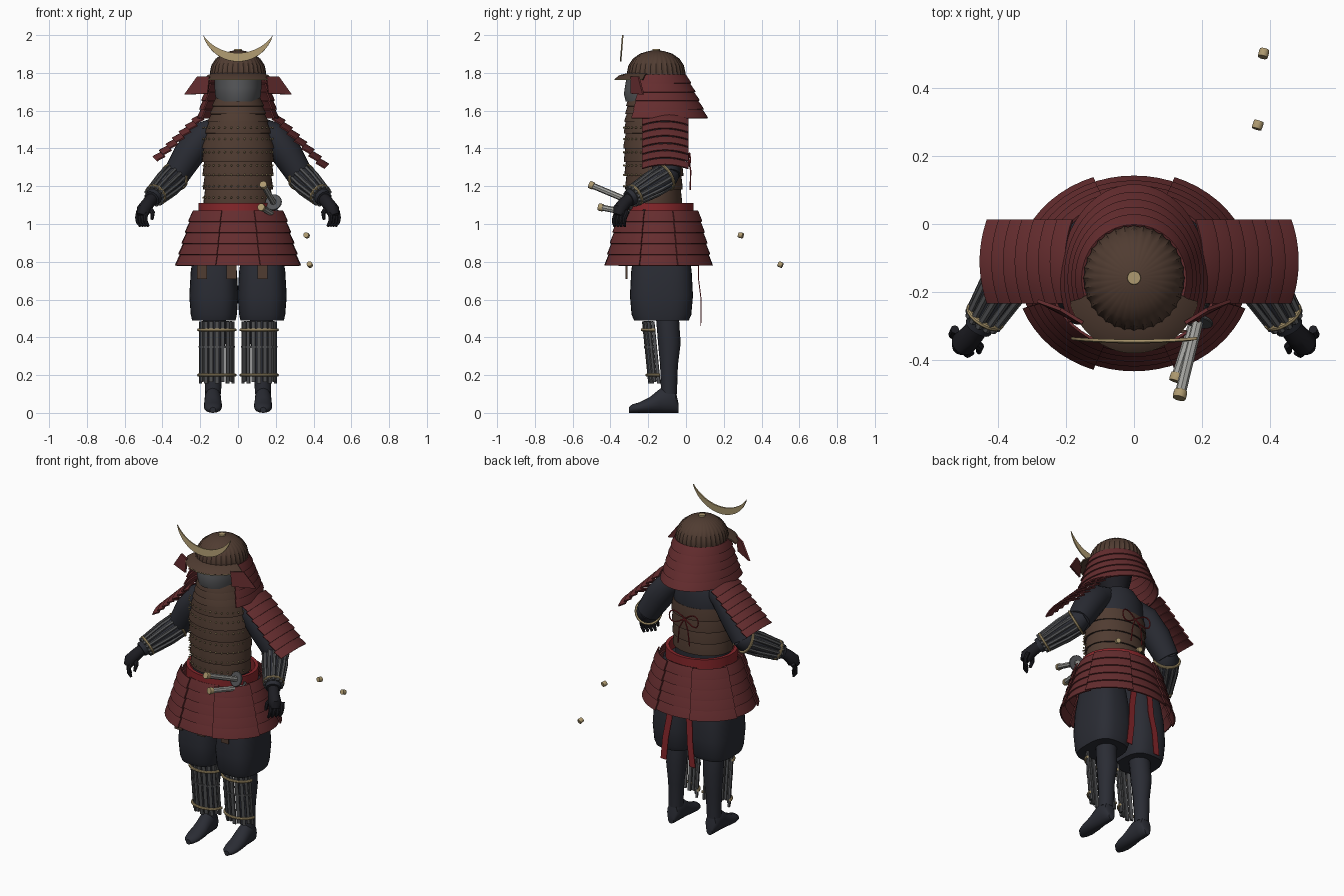
import bpy, bmesh, math
from math import sin, cos, pi, radians
from mathutils import Vector, Matrix

cube = bpy.data.objects.get("Cube")
if cube:
    bpy.data.objects.remove(cube)


def material(name, *rgb):
    m = bpy.data.materials.new(name)
    m.use_nodes = True
    m.diffuse_color = (*rgb, 1)
    m.node_tree.nodes["Principled BSDF"].inputs["Base Color"].default_value = (*rgb, 1)
    return m


RED = material("lacquer red", .13, .026, .028)
BRIGHT = material("silk red", .24, .02, .024)
BROWN = material("leather brown", .08, .045, .031)
NAVY = material("dark cloth", .023, .025, .034)
BLACK = material("black glove", .012, .012, .016)
GREY = material("iron grey", .085, .087, .092)
GOLD = material("pale gold", .42, .32, .16)
PALE = material("handle wrap", .36, .36, .34)
made = []


def finish(name, bm, mat, thick=0):
    bmesh.ops.recalc_face_normals(bm, faces=bm.faces)
    mesh = bpy.data.meshes.new(name)
    bm.to_mesh(mesh)
    bm.free()
    mesh.materials.append(mat)
    ob = bpy.data.objects.new(name, mesh)
    bpy.context.collection.objects.link(ob)
    if thick:
        shell = ob.modifiers.new("shell", "SOLIDIFY")
        shell.thickness, shell.offset = thick, 0
    made.append(ob)
    return ob


def build(name, grids, mat, thick=0, cap=False):
    """Skin each grid (a list of equal rows of points) into one object."""
    bm = bmesh.new()
    for grid in grids:
        rows = [[bm.verts.new(p) for p in row] for row in grid]
        fresh = [v for row in rows for v in row]
        for a, b in zip(rows, rows[1:]):
            for i in range(len(a) - 1):
                bm.faces.new((a[i], a[i + 1], b[i + 1], b[i]))
        if cap:
            bm.faces.new(rows[0][:-1])
            bm.faces.new(rows[-1][:-1])
        bmesh.ops.remove_doubles(bm, verts=fresh, dist=1e-5)
    return finish(name, bm, mat, thick)


def arc(x, y, z, rx, ry, start=0, end=360, n=40, power=1):
    """Horizontal arc; zero degrees is the front, ninety is +x."""
    pts = []
    for i in range(n + 1):
        a = radians(start + (end - start) * i / n)
        s, c = sin(a), cos(a)
        pts.append((x + rx * math.copysign(abs(s) ** power, s),
                    y - ry * math.copysign(abs(c) ** power, c), z))
    return pts


def tiers(top, bottom, count, cy, start=0, end=360, flare=.008, n=40):
    """Overlapping rows of plates between two (rx, ry, z) rims."""
    top, bottom = Vector(top), Vector(bottom)
    grids = []
    for i in range(count):
        a, b = top.lerp(bottom, i / count), top.lerp(bottom, (i + 1) / count)
        m = a.lerp(b, .85)
        grids.append([arc(0, cy, r.z, r.x + f, r.y + f, start, end, n)
                      for r, f in ((a, 0), (m, flare), (b, flare))])
    return grids


def frame(t, ref=None):
    if ref is None:
        k = min(range(3), key=lambda j: abs(t[j]))
        ref = Vector([float(j == k) for j in range(3)])
    u = t.cross(Vector(ref)).normalized()
    return u, t.cross(u).normalized()


def tube(path, radii, sides=12, ref=None):
    """Rings of points along a path."""
    path = [Vector(p) for p in path]
    if not isinstance(radii, (list, tuple)):
        radii = [radii] * len(path)
    if ref is None:
        k = min(range(3), key=lambda j: abs((path[-1] - path[0])[j]))
        ref = [float(j == k) for j in range(3)]
    rows = []
    for i, p in enumerate(path):
        t = (path[min(i + 1, len(path) - 1)] - path[max(i - 1, 0)]).normalized()
        u, v = frame(t, ref)
        ring = [p + (u * cos(2 * pi * j / sides) + v * sin(2 * pi * j / sides)) * radii[i]
                for j in range(sides)]
        rows.append(ring + [ring[0].copy()])
    return rows


def tubes(name, parts, mat):
    return build(name, parts, mat, cap=True)


def cuff(p, direction, r, width=.014):
    d = Vector(direction).normalized() * width / 2
    return tube([Vector(p) - d, Vector(p) - d * .5, Vector(p) + d * .5, Vector(p) + d],
                [r * .95, r, r, r * .95], 20)


# Helmet: ribbed bowl, brim, crescent and knob
bowl = [(.142, 1.77), (.145, 1.80), (.137, 1.84), (.115, 1.875), (.08, 1.902), (.04, 1.915), (.012, 1.92)]
rows = []
for r, z in bowl:
    ring = []
    for i in range(96):
        k = r * (1.03 if i % 3 == 0 else 1)
        a = 2 * pi * i / 96
        ring.append((k * sin(a), -.158 - 1.04 * k * cos(a), z))
    rows.append(ring + ring[:1])
build("helmet_bowl", [rows], BROWN, cap=True)
build("helmet_brim", [[arc(0, -.16, z, rx, ry, -72, 72) for rx, ry, z in
                       ((.14, .148, 1.795), (.165, .19, 1.785), (.195, .215, 1.765))]], BROWN, .008)
tubes("brim_trim", [tube(arc(0, -.16, 1.765, .196, .216, -70, 70), .003, 6, (0, 0, 1)),
                    tube(arc(0, -.158, 1.785, .148, .154, -70, 70), .003, 6, (0, 0, 1))], GOLD)
tubes("helmet_knob", [cuff((0, -.158, 1.92), (0, 0, 1), .02)], GOLD)


def crescent_edge(radius, sag):
    half = math.asin(.185 / radius)
    pts = []
    for i in range(33):
        a = half * (i / 16 - 1)
        h = sag - radius * (1 - cos(a))
        pts.append((radius * sin(a), -.335 - .08 * h, 2 - h))
    return pts


build("crescent_crest", [[crescent_edge(.192, .14), crescent_edge(.228, .095)]], GOLD, .008)

# Neck guard, head, mask and throat guard
build("neck_guard", tiers((.15, .155, 1.79), (.205, .265, 1.56), 5, -.16, 62, 298), RED, .008)
tubes("head", [tube([(0, -.17, 1.5), (0, -.17, 1.6), (0, -.18, 1.68), (0, -.17, 1.79)],
                    [.07, .075, .1, .11], 20)], BLACK)
build("face_mask", [[arc(0, -.17, z, rx, ry, -85, 85) for rx, ry, z in
                     ((.12, .14, 1.78), (.12, .15, 1.72), (.118, .155, 1.69), (.11, .145, 1.65))]], GREY, .008)
build("throat_guard", tiers((.115, .13, 1.665), (.15, .145, 1.54), 3, -.17, -85, 85), BROWN, .008)

# Torso: shirt, wrapped cuirass, breast rows and studs
build("shirt", [[arc(0, cy, z, rx, ry) for rx, ry, cy, z in
                 ((.17, .13, -.17, 1.04), (.17, .13, -.17, 1.2), (.172, .14, -.16, 1.4),
                  (.16, .125, -.15, 1.51), (.1, .1, -.15, 1.57))]], NAVY, cap=True)
build("cuirass", tiers((.178, .148, 1.4), (.168, .135, 1.11), 4, -.17, flare=.01), BROWN, .008)
build("breast_plate", tiers((.145, .142, 1.56), (.178, .148, 1.4), 2, -.17, -82, 82, flare=.01), BROWN, .008)
bm = bmesh.new()
for z in (1.51, 1.45, 1.38, 1.31, 1.26, 1.2, 1.14):
    for p in arc(0, -.17, z, .19, .159, -75, 75, 14):
        bmesh.ops.create_icosphere(bm, subdivisions=1, radius=.006, matrix=Matrix.Translation(p))
finish("cuirass_studs", bm, GOLD)

# Belt, hanging sash tails and back bow
build("belt", [[arc(0, -.155, z, .2, .185) for z in (1.11, 1.08, 1.04)]], BRIGHT, .02)
bow = [tube([(s * .1 * sin(t * pi / 16), .012 + .01 * sin(t * pi / 16), 1.34 + .035 * sin(t * pi / 8))
             for t in range(17)], .004, 6, (0, 1, 0)) for s in (1, -1)]
bow += [tube([(0, .015, 1.34), (s * .03, .025, 1.28), (s * .04, .022, 1.18)], .004, 6, (0, 1, 0))
        for s in (1, -1)]
tubes("back_bow", bow, BRIGHT)
build("sash_tails", [[[(s * (x - .02), y, z), (s * (x + .02), y, z)] for x, y, z in
                      ((.03, .04, 1.06), (.05, .07, .9), (.07, .065, .72), (.085, .08, .6), (.1, .078, .46))]
                     for s in (1, -1)], BRIGHT, .005)

# Skirt of overlapping panels, with small flaps under the hem
panels = []
for k in range(8):
    out = .014 * (k % 2)
    panels += tiers((.235 + out, .205 + out, 1.07), (.322 + out, .275 + out, .78), 5, -.145,
                    45 * k - 25, 45 * k + 25, n=8)
build("skirt_panels", panels, RED, .008)
build("hem_flaps", [[[(x - .026, -.315, z), (x + .026, -.315, z)] for z in (.82, .71)]
                    for x in (-.19, -.035, .13)], BROWN, .008)

# Swords: grips and guards at the front, scabbard tips behind
for name, front, back, guard in (("long", (.135, -.5, 1.205), (.38, .5, .785), .045),
                                 ("short", (.125, -.45, 1.088), (.363, .29, .94), .035)):
    f, b = Vector(front), Vector(back)
    d = (b - f).normalized()
    tubes(name + "_sword_grip", [tube([f, f + d * .26], .016, 8)], PALE)
    tubes(name + "_sword_guard", [cuff(f + d * .24, d, guard, .01)], GREY)
    tubes(name + "_sword_fittings", [cuff(f, d, .02, .024), cuff(b, d, .015, .024)], GOLD)

for s, side in ((1, "left"), (-1, "right")):
    def at(x, y, z):
        return Vector((s * x, y, z))

    # Cheek wing and shoulder plates
    build(side + "_helmet_wing", [[[at(.15, -.29, 1.78), at(.215, -.25, 1.78)],
                                   [at(.16, -.29, 1.69), at(.283, -.225, 1.685)]]], RED, .01)
    top, end = Vector((.18, -.11, 1.555)), Vector((.45, -.11, 1.285))
    if s < 0:
        end = Vector((.42, -.11, 1.325))
    normal = Vector((.7, 0, .7))
    plates = []
    for i in range(7):
        grid = []
        for t, lift in ((i, 0), (i + .85, .012), (i + 1.02, .012)):
            p = top.lerp(end, t / 7)
            row = []
            for j in range(13):
                c = j / 6 - 1
                q = p + normal * (lift + .03 * (1 - c * c)) + Vector((0, .122 * c, 0))
                row.append(at(*q))
            grid.append(row)
        plates.append(grid)
    build(side + "_shoulder_guard", plates, RED, .008)

    # Arm, forearm splints, cuffs and hand
    elbow, wrist = at(.33, -.1, 1.255), at(.445, -.285, 1.145)
    tubes(side + "_sleeve", [tube([at(.1, -.13, 1.51), at(.18, -.12, 1.47), at(.26, -.11, 1.37), elbow],
                                  [.06, .078, .082, .07], 20, (0, 1, 0)),
                             tube([elbow.lerp(wrist, t) for t in (-.18, 0, .3, 1.1)],
                                  [.045, .068, .066, .042], 20)], NAVY)
    along = (wrist - elbow).normalized()
    u, v = frame(along)
    splints = []
    for k in range(12):
        off = u * cos(k * pi / 6) + v * sin(k * pi / 6)
        splints.append(tube([elbow.lerp(wrist, .05) + off * .064, elbow.lerp(wrist, .4) + off * .064,
                             wrist + off * .048], .011, 6))
    tubes(side + "_forearm_splints", splints, GREY)
    tubes(side + "_forearm_bands", [cuff(elbow.lerp(wrist, .06), along, .08),
                                    cuff(elbow.lerp(wrist, .92), along, .062)], GOLD)
    hand = [tube([wrist, at(.475, -.325, 1.11), at(.5, -.35, 1.075), at(.51, -.36, 1.045)],
                 [.032, .034, .038, .025], 12)]
    for k in range(4):
        x, y = .488 + .014 * k, -.378 + .018 * k
        hand.append(tube([at(x - .005, y + .015, 1.07), at(x + .003, y, 1.035), at(x, y - .004, 1.01),
                          at(x - .014, y, .987)], [.013, .012, .011, .007], 8, (0, 1, 0)))
    hand.append(tube([at(.475, -.34, 1.09), at(.452, -.36, 1.06), at(.455, -.375, 1.025)],
                     [.016, .013, .008], 8, (0, 1, 0)))
    tubes(side + "_hand", hand, BLACK)

    # Puffed trouser leg, calf and boot
    build(side + "_trouser_leg", [[arc(s * .128, -.13, z, rx, ry, n=32, power=.7) for rx, ry, z in
                                   ((.08, .1, 1.04), (.108, .145, .85), (.122, .16, .75), (.13, .167, .62),
                                    (.122, .158, .52), (.115, .145, .49), (.08, .1, .495))]], NAVY, cap=True)
    tubes(side + "_calf", [tube([at(.12, -.1, .54), at(.125, -.095, .46), at(.127, -.088, .37),
                                 at(.13, -.09, .25), at(.132, -.09, .1)],
                                [.062, .06, .06, .047, .042], 16)], NAVY)
    boot = []
    for y, w, h in ((-.04, .02, .05), (-.055, .036, .12), (-.09, .044, .145), (-.135, .044, .13),
                    (-.19, .048, .085), (-.25, .047, .055), (-.285, .036, .045), (-.302, .015, .03)):
        boot.append([at(.133 + w * cos(i * pi / 8), y, h / 2 + h / 2 * sin(i * pi / 8)) for i in range(17)])
    build(side + "_boot", [boot], NAVY, cap=True)

    # Shin splints with bands
    def shin(z, grow=0, a=-88, b=88, n=24):
        return arc(s * .112, -.132 - (z - .155) * .1, z, .088 + grow, .062 + grow, a, b, n)

    build(side + "_shin_splints", [[shin(z, 0, a - 7, a + 7, 2) for z in (.485, .155 + .01 * (k % 2))]
                                   for k, a in enumerate(range(-80, 81, 20))], GREY, .012)
    build(side + "_shin_strap", [[shin(.355, .006), shin(.345, .006)]], GREY, .006)
    tubes(side + "_shin_bands", [tube(shin(z, .009), .008, 8, (0, 0, 1)) for z in (.44, .2)], GOLD)

# Bake the shells, then smooth with sharp edges kept
bpy.context.view_layer.update()
graph = bpy.context.evaluated_depsgraph_get()
baked = [(ob, bpy.data.meshes.new_from_object(ob.evaluated_get(graph))) for ob in made]
for ob, mesh in baked:
    ob.modifiers.clear()
    ob.data = mesh
    mesh.shade_smooth()
    mesh.set_sharp_from_angle(angle=radians(35))
